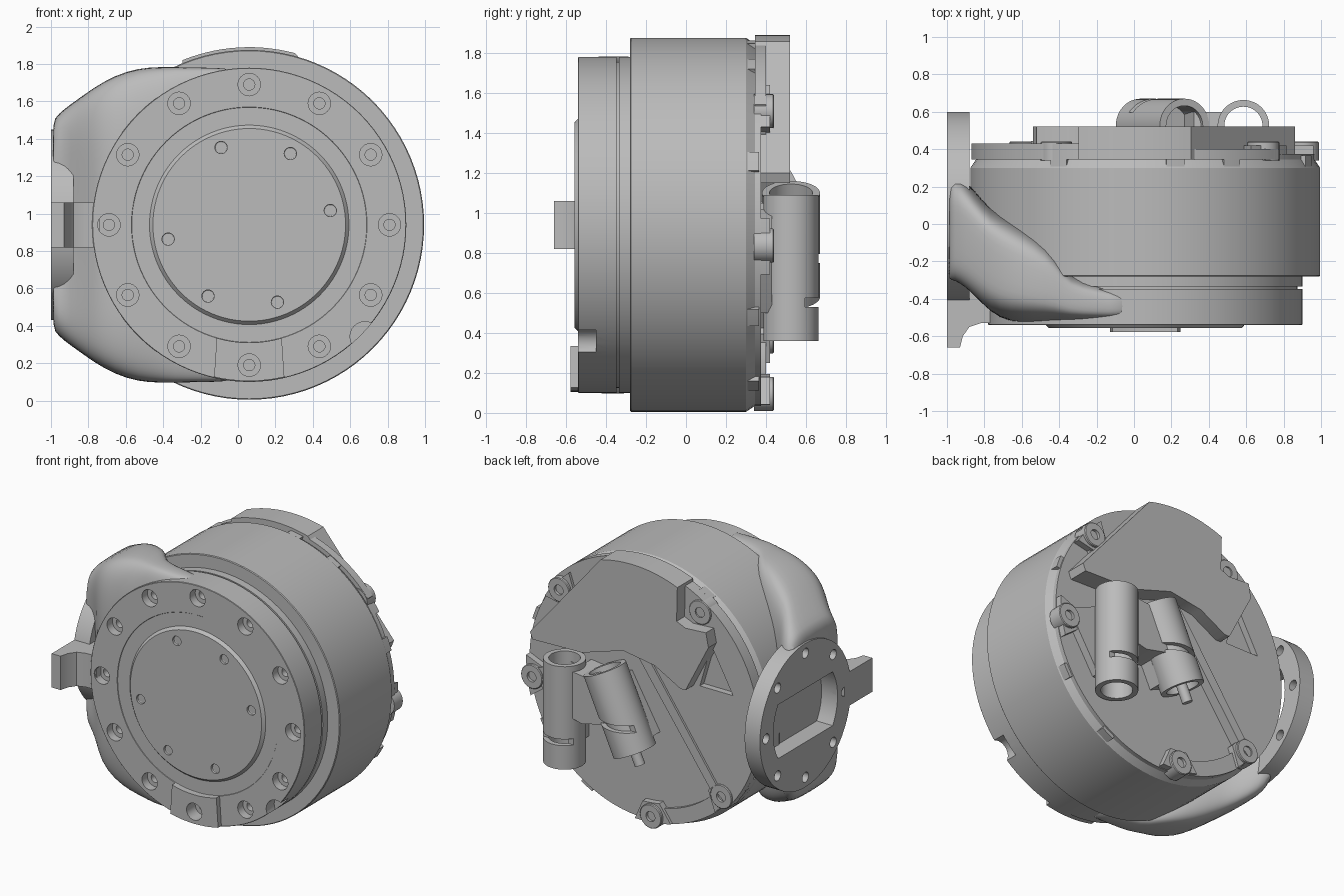
import bpy, bmesh
from math import sin, cos, pi, radians, copysign
from mathutils import Vector, Matrix

if "Cube" in bpy.data.objects:
    bpy.data.objects.remove(bpy.data.objects["Cube"])

grey = bpy.data.materials.new("machined_grey")
grey.use_nodes = True
COLOUR = (0.5, 0.5, 0.5, 1)
grey.diffuse_color = COLOUR
grey.node_tree.nodes["Principled BSDF"].inputs["Base Color"].default_value = COLOUR

CX, CZ = 0.06, 0.94          # main axis of the drum


def shade(mesh):
    mesh.shade_smooth()
    mesh.set_sharp_from_angle(angle=radians(32))


def finish(name, bm):
    bmesh.ops.remove_doubles(bm, verts=bm.verts, dist=1e-5)
    bmesh.ops.recalc_face_normals(bm, faces=bm.faces)
    mesh = bpy.data.meshes.new(name)
    bm.to_mesh(mesh)
    bm.free()
    ob = bpy.data.objects.new(name, mesh)
    bpy.context.collection.objects.link(ob)
    mesh.materials.append(grey)
    shade(mesh)
    return ob


def add_lathe(bm, profile, centre, closed=False, steps=96, matrix=None):
    """Spin (radius, y) points about an axis along y through centre (x, z)."""
    pts = profile + profile[:1] if closed else profile
    verts = [bm.verts.new((r, y, 0)) for r, y in pts]
    edges = [bm.edges.new(p) for p in zip(verts, verts[1:])]
    before = set(bm.verts) - set(verts)
    bmesh.ops.spin(bm, geom=verts + edges, cent=(0, 0, 0), axis=(0, 1, 0),
                   angle=2 * pi, steps=steps, use_duplicate=False)
    new = [v for v in bm.verts if v not in before]
    move = matrix or Matrix.Translation((centre[0], 0, centre[1]))
    bmesh.ops.transform(bm, matrix=move, verts=new)


def lathe(name, profile, centre=(CX, CZ), **kw):
    bm = bmesh.new()
    add_lathe(bm, profile, centre, **kw)
    return finish(name, bm)


def prism(name, pts, lo, hi, axis="Y"):
    """Extrude an outline: (x, z) along Y, (y, z) along X or (x, y) along Z."""
    put = {"X": lambda a, b, d: (d, a, b), "Y": lambda a, b, d: (a, d, b), "Z": lambda a, b, d: (a, b, d)}[axis]
    bm = bmesh.new()
    face = bm.faces.new([bm.verts.new(put(a, b, lo)) for a, b in pts])
    out = bmesh.ops.extrude_face_region(bm, geom=[face])
    shift = Vector(put(0, 0, hi - lo))
    bmesh.ops.translate(bm, vec=shift, verts=[v for v in out["geom"] if isinstance(v, bmesh.types.BMVert)])
    return finish(name, bm)


def polar(r, deg, c=(CX, CZ)):
    return (c[0] + r * cos(radians(deg)), c[1] + r * sin(radians(deg)))


def arc(r, a, b, n=24, c=(CX, CZ)):
    return [polar(r, a + (b - a) * i / n, c) for i in range(n + 1)]


def cut(ob, *cutters):
    """Subtract the cutters, bake the result and mark its new sharp edges."""
    for cutter in cutters:
        cutter.hide_render = cutter.hide_viewport = True
        mod = ob.modifiers.new("cut", "BOOLEAN")
        mod.object, mod.solver = cutter, "EXACT"
    graph = bpy.context.evaluated_depsgraph_get()
    mesh = bpy.data.meshes.new_from_object(ob.evaluated_get(graph))
    ob.modifiers.clear()
    ob.data = mesh
    shade(mesh)


def holes(name, profile, centres, steps=24):
    bm = bmesh.new()
    for c in centres:
        add_lathe(bm, profile, c, steps=steps)
    return finish(name, bm)


# Drum, with chamfered rear edge and rear base plate
lathe("drum", [(0, -.28), (.93, -.28), (.935, -.275), (.935, .30), (.905, .345),
               (.905, .375), (0, .375)])
lathe("drum_neck", [(0, -.335), (.84, -.335), (.84, -.27), (0, -.27)])
lathe("neck_groove", [(0, -.36), (.815, -.36), (.815, -.32), (0, -.32)])

# Front ring with counterbored bolt holes and a scallop
ring = lathe("front_ring", [(0, -.537), (.628, -.537), (.63, -.54), (.837, -.54), (.84, -.537),
                            (.84, -.347), (0, -.347)])
bolt_spots = [polar(.75, 30 * i) for i in range(12)]
bolt_holes = holes("bolt_hole_cutter", [(0, -.7), (.06, -.7), (.06, -.48), (.03, -.48), (.03, -.42), (0, -.42)],
                   bolt_spots)
cut(ring, bolt_holes,
    holes("scallop_cutter", [(0, -.6), (.08, -.6), (.08, -.45), (0, -.45)], [polar(.86, -44)]))

# Round hub with a bevelled edge and six pin holes
hub = lathe("hub", [(0, -.557), (.515, -.557), (.535, -.535), (.535, -.5), (0, -.5)])
hub_spots = [polar(.44, a) for a in (10, 60, 110, 190, 240, 290)]
cut(hub, holes("pin_hole_cutter", [(0, -.6), (.033, -.6), (.033, -.54), (0, -.515)], hub_spots))

# Wedge tab at the bottom of the ring
tab = prism("bottom_tab", arc(.835, -103, -77, 8) + arc(.63, -74, -106, 8), -.577, -.5)
cut(tab, bolt_holes)

# Side arm: rounded sections lofted from the ring out to the flange, hollowed between its two lobes
bm = bmesh.new()
sections = [(.02, -.52, -.37, .82, 0), (-.06, -.53, -.345, .84, 0), (-.2, -.535, -.31, .842, 0),
            (-.35, -.535, -.27, .845, 0), (-.42, -.535, -.13, .845, 0), (-.53, -.535, -.05, .84, 0),
            (-.66, -.53, .02, .80, 0), (-.77, -.50, .08, .735, .03), (-.86, -.43, .19, .67, .08),
            (-.93, -.38, .26, .62, .1), (-.985, -.35, .25, .57, .08), (-.99, -.34, .2, .52, .05)]
loops, N = [], 40
for x, front, back, half, dip in sections:
    mid, depth = (front + back) / 2, (back - front) / 2
    loop = []
    for i in range(N):
        c, s = cos(2 * pi * i / N), sin(2 * pi * i / N)
        y = mid + depth * copysign(abs(c) ** .45, c)
        rise = copysign(abs(s) ** .45, s)
        if c < 0:
            y += dip * (1 - rise * rise)
        loop.append(bm.verts.new((x, y, CZ + half * rise)))
    loops.append(loop)
for a, b in zip(loops, loops[1:]):
    for i in range(N):
        j = (i + 1) % N
        bm.faces.new((a[i], a[j], b[j], b[i]))
bm.faces.new(loops[0])
bm.faces.new(loops[-1])
arm = finish("side_arm", bm)
sub = arm.modifiers.new("smooth", "SUBSURF")
sub.levels = sub.render_levels = 1

# Side flange with a window, bolt holes and a key tab
FC = (.09, CZ)
flange = prism("side_flange", arc(.51, 0, 354, 59, FC), -1, -.88, "X")
openings = [prism("window_cutter", arc(.36, -32, 32, 10, FC) + arc(.36, 148, 212, 10, FC), -1.1, -.875, "X")]
for i in range(8):
    spot = polar(.44, 45 * i, FC)
    openings.append(prism("flange_hole_cutter", arc(.035, 0, 345, 23, spot), -1.1, -.875, "X"))
cut(flange, *openings)
cut(arm, bolt_holes, *openings)
prism("key_tab", [(-1, -.66), (-.93, -.66), (-.915, -.6), (-.88, -.55), (-.82, -.53), (-.74, -.53),
                  (-.74, -.35), (-1, -.35)], .82, 1.06, "Z")

# Rear side plate with a triangular pocket
plate = prism("rear_side_plate", arc(.93, 80, 222, 40) + [(-.52, .42), (.02, 1.16)], .345, .43)
cut(plate, prism("pocket_cutter", [(-.5, 1.43), (-.67, 1.12), (-.41, 1.12)], .385, .6))

# Raised rear cover with a straight cut side and a notch round one lug
prism("rear_cover", arc(.95, 75, 112, 14) + [(-.29, 1.58), (-.36, 1.55), (-.52, 1.56), (-.54, 1.46),
      (-.36, 1.11), (-.32, 1.11), (-.12, 1.22), (.13, 1.26), (.45, 1.16), (.84, 1.15), (.86, 1.2)], .345, .52)
prism("cover_lip", arc(.935, 40, 80, 12) + [(.2, 1.3), (.6, 1.2)], .345, .40)
prism("ridge", [(.06, 1.2), (-.5, .42), (-.55, .46), (.0, 1.24)], .37, .445)
prism("lower_step", arc(.905, -139, -96, 14) + arc(.8, -96, -139, 14), .37, .40)

# Bolt lugs around the rear rim
for i, a in enumerate((42, 124, -7, -96, -139)):
    spot = polar(.85, a)
    lathe(f"rear_lug_{i + 1}", [(.035, .34), (.085, .34), (.085, .435), (.08, .44), (.035, .44)], spot,
          closed=True, steps=32)
    prism(f"lug_web_{i + 1}", arc(.9, a - 9, a + 9, 6) + arc(.76, a + 5, a - 5, 4), .345, .42)

# Rim keys between drum and rear cover
for i, a in enumerate((60, 80, 120, 20, -30, -60, -150)):
    prism(f"rim_key_{i + 1}", arc(.93, a - 3, a + 3, 4) + arc(.85, a + 3, a - 3, 4), .29, .365)


# Cable sockets: hollow tubes with a slot across the back
def socket(name, top, bottom, outer):
    t, b = Vector(top), Vector(bottom)
    length = (t - b).length
    frame = Matrix.Translation(b) @ (t - b).to_track_quat("Y", "Z").to_matrix().to_4x4()
    inner = outer * .74
    tube = lathe(name, [(inner, 0), (outer, 0), (outer, length), (inner, length)],
                 closed=True, steps=48, matrix=frame)
    slot = b.z + .17
    cut(tube, prism(name + "_slot_cutter", [(-.3, slot), (.9, slot), (.9, slot + .045), (-.3, slot + .045)], .595, .8))
    return frame, inner, length


socket("straight_socket", (.585, .525, 1.09), (.585, .525, .36), .138)
frame, inner, length = socket("tilted_socket", (.27, .525, 1.1), (.035, .525, .58), .145)
lathe("tilted_socket_core", [(0, .12), (inner + .005, .12), (inner + .005, length - .2), (0, length - .2)],
      steps=48, matrix=frame)
lathe("contact_pin", [(0, -.1), (.035, -.1), (.035, .2), (0, .2)], steps=24, matrix=frame)
prism("socket_web", [(.32, 1.03), (.48, 1.05), (.48, .72), (.4, .7), (.22, .74)], .37, .6)
prism("tilted_socket_base", [(.16, 1.06), (.38, 1.0), (.18, .58), (-.06, .68)], .37, .47)
prism("straight_socket_base", [(.5, .5), (.66, .5), (.82, .76), (.88, .9), (.6, 1.02), (.5, 1.0)], .37, .43)
